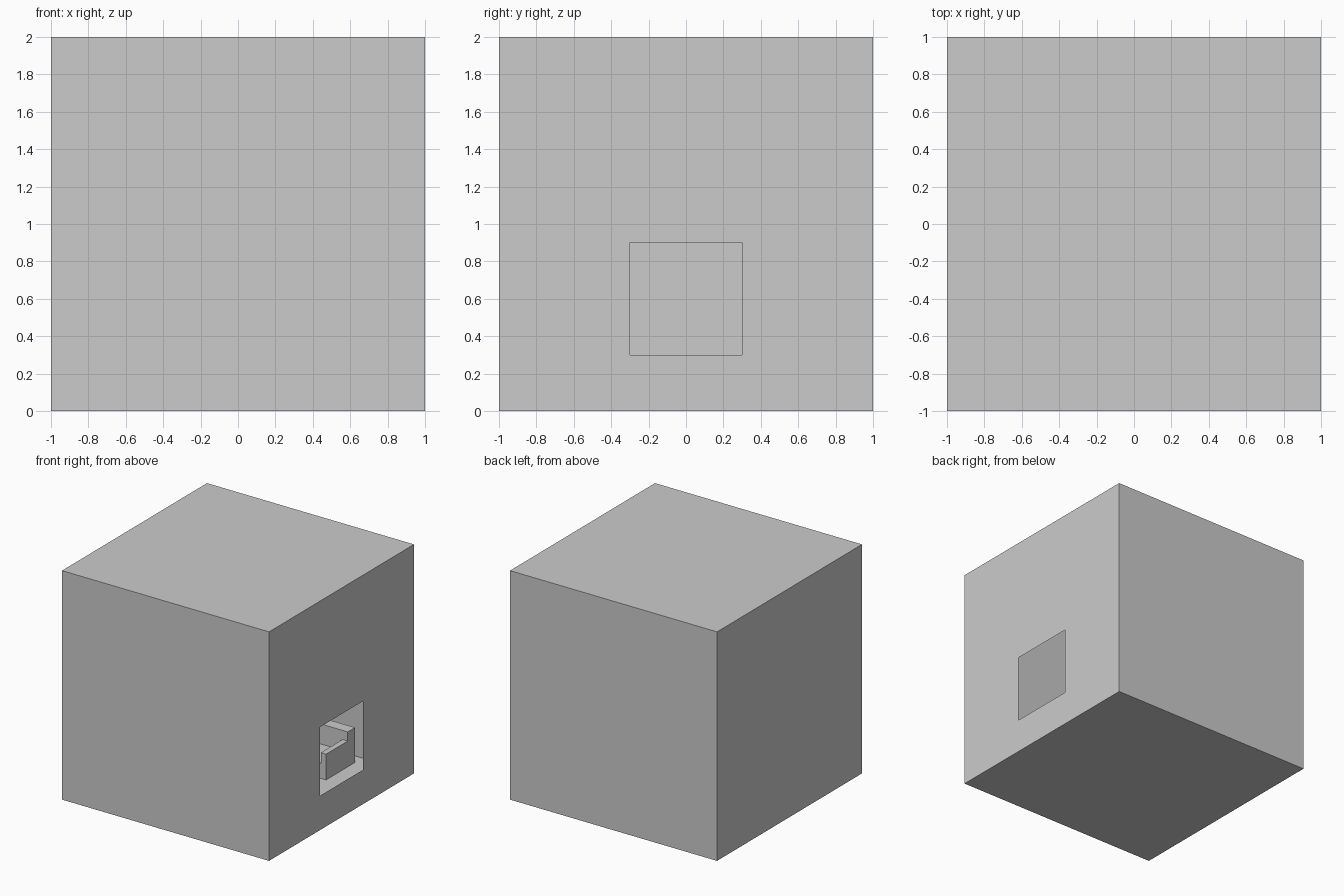
import bpy, bmesh

if "Cube" in bpy.data.objects:
    bpy.data.objects.remove(bpy.data.objects["Cube"])


def finish(name, bm):
    bmesh.ops.recalc_face_normals(bm, faces=bm.faces)
    mesh = bpy.data.meshes.new(name)
    bm.to_mesh(mesh)
    bm.free()
    obj = bpy.data.objects.new(name, mesh)
    bpy.context.collection.objects.link(obj)
    return obj


def box(name, lo, hi):
    bm = bmesh.new()
    bmesh.ops.create_cube(bm, size=1)
    for v in bm.verts:
        v.co = [(a + b) / 2 + c * (b - a) for a, b, c in zip(lo, hi, v.co)]
    return finish(name, bm)


# Hollow room shell with a square window in the right wall
bm = bmesh.new()
bmesh.ops.create_cube(bm, size=2)
bmesh.ops.translate(bm, verts=bm.verts, vec=(0, 0, 1))
bm.faces.ensure_lookup_table()
wall = next(f for f in bm.faces if f.calc_center_median().x > 0.9)
outer = list(wall.verts)
bmesh.ops.delete(bm, geom=[wall], context='FACES_ONLY')
inner = [bm.verts.new((1, v.co.y * 0.3, 0.6 + (v.co.z - 1) * 0.3)) for v in outer]
for i in range(4):
    j = (i + 1) % 4
    bm.faces.new((outer[i], outer[j], inner[j], inner[i]))
finish("room_shell", bm)

# Sofa against the back wall, seen through the window
box("sofa_seat", (-0.45, 0.5, 0), (0.45, 0.8, 0.13))
box("sofa_back", (-0.5, 0.8, 0), (0.5, 0.9, 0.305))
for side, x in (("left", -0.5), ("right", 0.45)):
    box(f"sofa_arm_{side}", (x, 0.5, 0), (x + 0.05, 0.8, 0.225))
